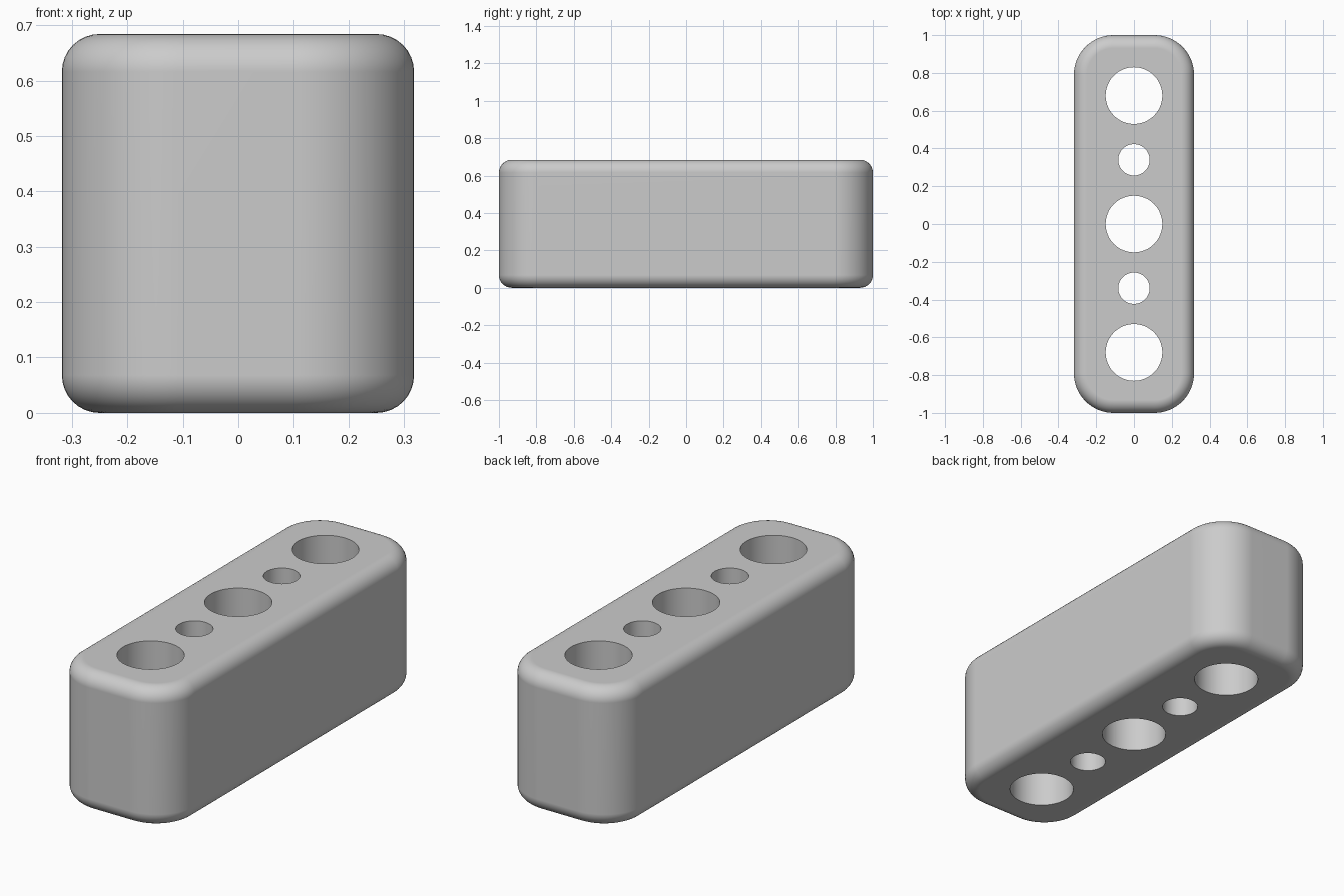
import bpy
import bmesh
from math import radians

if "Cube" in bpy.data.objects:
    bpy.data.objects.remove(bpy.data.objects["Cube"])

WIDTH, LENGTH, HEIGHT = 0.636, 2.0, 0.684
CORNER, FILLET = 0.21, 0.068
BIG_HOLE, SMALL_HOLE, SPACING = 0.15, 0.083, 0.34

grey = bpy.data.materials.new("plain grey")
grey.use_nodes = True
colour = (0.6, 0.6, 0.6, 1)
grey.diffuse_color = colour
grey.node_tree.nodes["Principled BSDF"].inputs["Base Color"].default_value = colour


def make_object(name, bm):
    mesh = bpy.data.meshes.new(name)
    bm.to_mesh(mesh)
    bm.free()
    mesh.materials.append(grey)
    obj = bpy.data.objects.new(name, mesh)
    bpy.context.collection.objects.link(obj)
    return obj


# Block: round the upright corners, then fillet the top and bottom rims
bm = bmesh.new()
bmesh.ops.create_cube(bm, size=1)
bmesh.ops.scale(bm, vec=(WIDTH, LENGTH, HEIGHT), verts=bm.verts)
bmesh.ops.translate(bm, vec=(0, 0, HEIGHT / 2), verts=bm.verts)
upright = [e for e in bm.edges if abs(e.verts[0].co.z - e.verts[1].co.z) > 0.1]
bmesh.ops.bevel(bm, geom=upright, offset=CORNER, segments=16,
                profile=0.5, affect='EDGES')
rims = [e for e in bm.edges if abs(e.verts[0].co.z - e.verts[1].co.z) < 0.1]
bmesh.ops.bevel(bm, geom=rims, offset=FILLET, segments=8,
                profile=0.5, affect='EDGES')
block = make_object("block", bm)

# Row of through holes, alternating large and small
for i in range(-2, 3):
    radius = SMALL_HOLE if i % 2 else BIG_HOLE
    bm = bmesh.new()
    bmesh.ops.create_cone(bm, cap_ends=True, segments=64, radius1=radius,
                          radius2=radius, depth=HEIGHT * 2)
    bmesh.ops.translate(bm, vec=(0, i * SPACING, HEIGHT / 2), verts=bm.verts)
    cutter = make_object(f"hole_cutter_{i + 3}", bm)
    cutter.hide_render = True
    cutter.hide_set(True)
    cut = block.modifiers.new(f"hole_{i + 3}", 'BOOLEAN')
    cut.operation = 'DIFFERENCE'
    cut.solver = 'EXACT'
    cut.object = cutter

# Bake the holes, then smooth the rounded surfaces and keep hole rims sharp
bpy.context.view_layer.update()
graph = bpy.context.evaluated_depsgraph_get()
cut_mesh = bpy.data.meshes.new_from_object(block.evaluated_get(graph))
block.modifiers.clear()
block.data = cut_mesh
for obj in list(bpy.data.objects):
    if obj.name.startswith("hole_cutter"):
        bpy.data.objects.remove(obj)

bpy.ops.object.select_all(action='DESELECT')
block.select_set(True)
bpy.context.view_layer.objects.active = block
bpy.ops.object.shade_smooth_by_angle(angle=radians(35))
weighted = block.modifiers.new("even_shading", 'WEIGHTED_NORMAL')
weighted.keep_sharp = True
